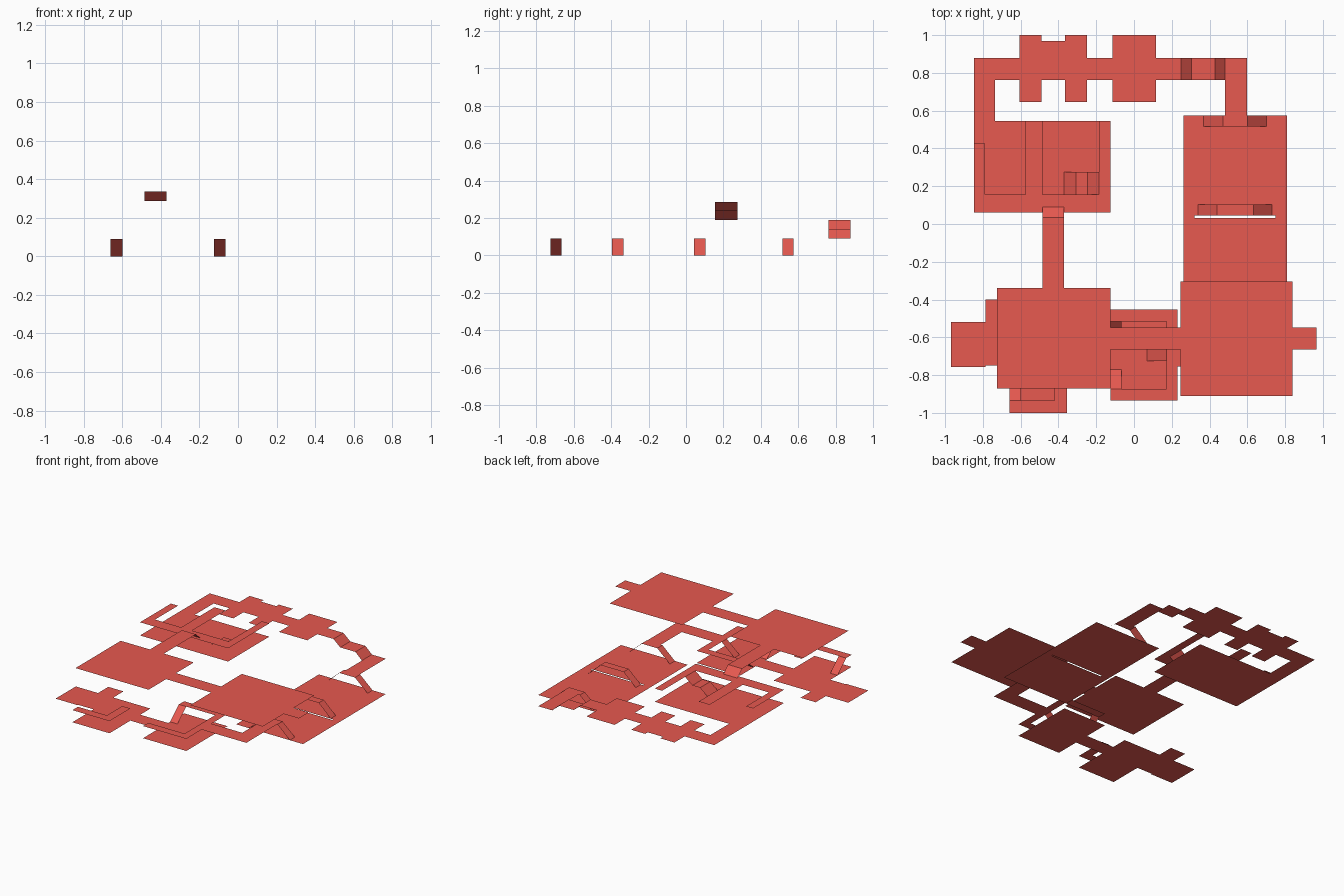
import bpy, bmesh

mat = bpy.data.materials.new("red")
mat.diffuse_color = (0.80, 0.10, 0.08, 1)


def build(name, quads):
    """Make one object from upward-facing quads (x0, x1, y0, y1, four corner heights)."""
    bm = bmesh.new()
    for x0, x1, y0, y1, h in quads:
        corners = [(x0, y0), (x1, y0), (x1, y1), (x0, y1)]
        bm.faces.new([bm.verts.new((x, y, z)) for (x, y), z in zip(corners, h)])
    bmesh.ops.remove_doubles(bm, verts=bm.verts, dist=0.0005)
    me = bpy.data.meshes.new(name)
    bm.to_mesh(me)
    bm.free()
    me.materials.append(mat)
    ob = bpy.data.objects.new(name, me)
    bpy.context.collection.objects.link(ob)
    return ob


def flat(z, *rects):
    return [(*r, (z,) * 4) for r in rects]


def ramp_x(x0, x1, y0, y1, za, zb):
    return (x0, x1, y0, y1, (za, zb, zb, za))


def ramp_y(x0, x1, y0, y1, za, zb):
    return (x0, x1, y0, y1, (za, za, zb, zb))


LOW, LEDGE, MID, WALK, TOP = 0.0, 0.09, 0.188, 0.286, 0.335
STEP_A, STEP_B = 0.14, 0.238

# Top level: two square rooms, link and bridges
build("top_left_room", flat(TOP, (-0.725, -0.125, -0.87, -0.34)))
build("top_right_room", flat(TOP, (0.245, 0.84, -0.91, -0.305)))
build("top_link", flat(TOP, (-0.125, 0.245, -0.665, -0.548)))
build("top_side_stub", flat(TOP, (0.84, 0.965, -0.665, -0.548)))
build("bridge", flat(TOP, (-0.485, -0.37, -0.34, 0.035))
      + [ramp_y(-0.485, -0.37, 0.035, 0.09, TOP, WALK)])

# Back-left room with raised walkway and two-flight stair
build("back_left_floor", flat(MID, (-0.848, -0.125, 0.062, 0.545)))
build("back_left_walkway", flat(WALK, (-0.848, -0.125, 0.062, 0.155),
                                (-0.848, -0.79, 0.155, 0.425),
                                (-0.575, -0.485, 0.155, 0.545),
                                (-0.185, -0.125, 0.155, 0.545)))
build("back_left_stair", flat(STEP_B, (-0.308, -0.245, 0.155, 0.275))
      + [ramp_x(-0.37, -0.308, 0.155, 0.275, MID, STEP_B),
         ramp_x(-0.245, -0.185, 0.155, 0.275, STEP_B, WALK)])

# Back corridor with side bays, stepping down to the right room
build("back_corridor", flat(MID, (-0.848, -0.735, 0.545, 0.763),
                            (-0.848, 0.25, 0.763, 0.88),
                            (-0.49, -0.365, 0.88, 0.97)))
for i, (a, b) in enumerate([(-0.605, -0.49), (-0.365, -0.25), (-0.115, 0.117)]):
    build(f"corridor_bay_{i}", flat(MID, (a, b, 0.645, 0.763), (a, b, 0.88, 1.0)))
build("corridor_stair", flat(STEP_A, (0.305, 0.43, 0.763, 0.88))
      + [ramp_x(0.25, 0.305, 0.763, 0.88, MID, STEP_A),
         ramp_x(0.43, 0.483, 0.763, 0.88, STEP_A, LEDGE)])
build("back_right_corridor", flat(LEDGE, (0.483, 0.597, 0.575, 0.88)))

# Right hall: floor with wall slit, three ledges with ramps each side
build("right_hall_floor", flat(LOW, (0.262, 0.81, -0.395, 0.033),
                               (0.262, 0.81, 0.044, 0.575),
                               (0.262, 0.32, 0.033, 0.044),
                               (0.75, 0.81, 0.033, 0.044)))
for name, y0, y1, x in [("back", 0.515, 0.575, (0.368, 0.47, 0.6, 0.702)),
                        ("middle", 0.044, 0.104, (0.34, 0.44, 0.632, 0.73)),
                        ("front", -0.395, -0.335, (0.368, 0.47, 0.6, 0.702))]:
    build(f"hall_{name}_ledge", flat(LEDGE, (x[1], x[2], y0, y1))
          + [ramp_x(x[0], x[1], y0, y1, LOW, LEDGE),
             ramp_x(x[2], x[3], y0, y1, LEDGE, LOW)])

# Corridor passing under the top right room
build("under_corridor", flat(LEDGE, (0.483, 0.597, -0.755, -0.395),
                             (0.23, 0.483, -0.755, -0.64)))

# Middle room: floor, U-shaped ledge, three ramps
build("middle_room_floor", flat(LOW, (-0.125, 0.23, -0.935, -0.453)))
build("middle_room_ledge", flat(LEDGE, (-0.125, 0.173, -0.935, -0.873),
                                (-0.125, 0.173, -0.515, -0.453),
                                (0.173, 0.23, -0.935, -0.453))
      + [ramp_y(-0.125, -0.065, -0.873, -0.77, LEDGE, LOW),
         ramp_y(-0.125, -0.065, -0.617, -0.515, LOW, LEDGE),
         ramp_x(0.068, 0.173, -0.725, -0.665, LOW, LEDGE)])
build("low_link", flat(LOW, (-0.355, -0.125, -0.755, -0.64)))

# Front-left room: floor, ledge and ramp
build("front_left_floor", flat(LOW, (-0.66, -0.355, -1.0, -0.52)))
build("front_left_ledge", flat(LEDGE, (-0.66, -0.355, -1.0, -0.935),
                               (-0.422, -0.355, -0.935, -0.755))
      + [ramp_y(-0.66, -0.6, -0.935, -0.835, LEDGE, LOW)])

# Low left bays
build("left_bay", flat(LOW, (-0.785, -0.66, -0.75, -0.4)))
build("left_end_bay", flat(LOW, (-0.968, -0.785, -0.757, -0.52)))
